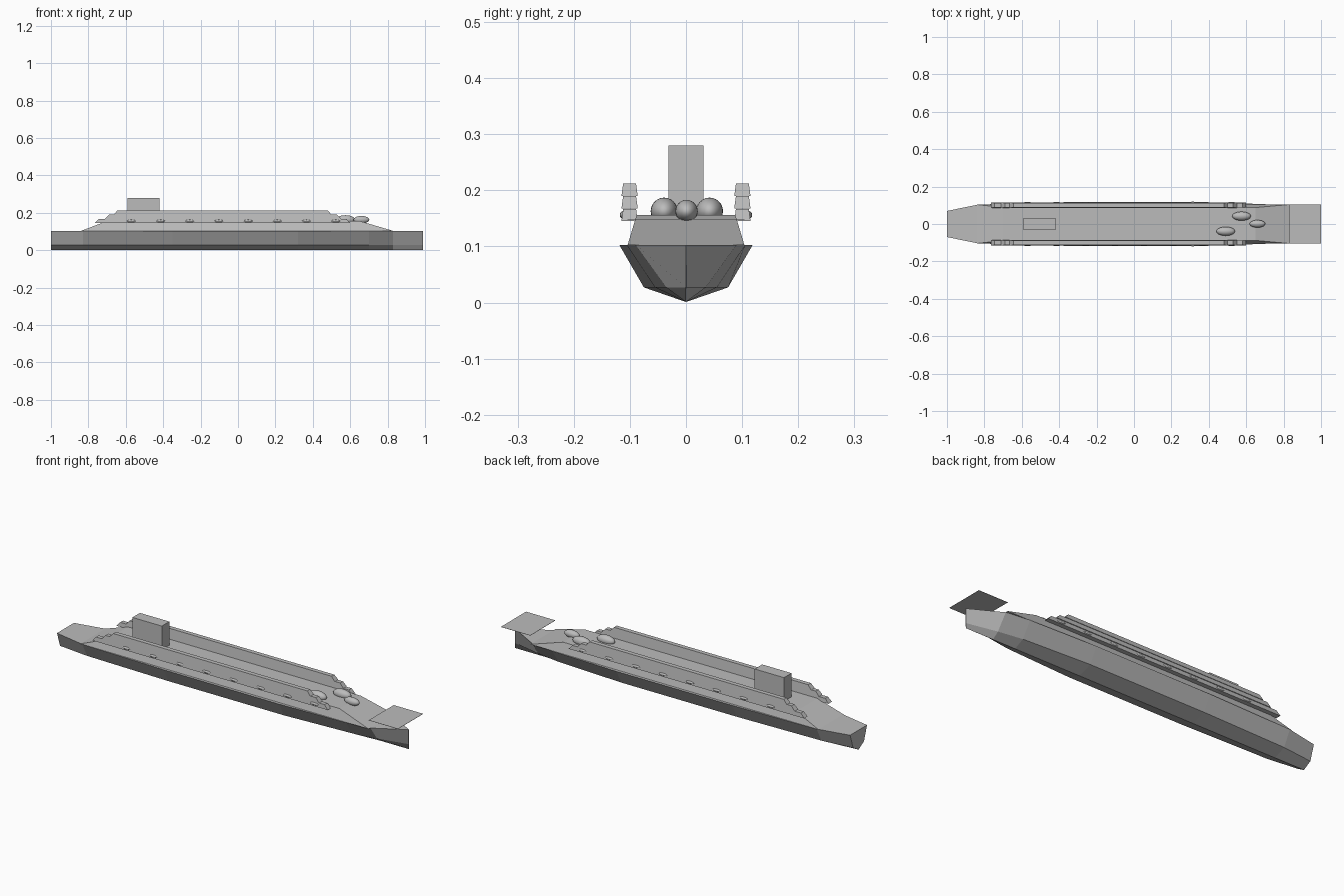
import bpy, bmesh

old = bpy.data.objects.get("Cube")
if old:
    bpy.data.objects.remove(old, do_unlink=True)

grey = bpy.data.materials.new("light grey")
grey.use_nodes = True
COLOUR = (0.5, 0.5, 0.5, 1)
grey.diffuse_color = COLOUR
grey.node_tree.nodes["Principled BSDF"].inputs["Base Color"].default_value = COLOUR


def add(name, bm):
    bmesh.ops.recalc_face_normals(bm, faces=bm.faces)
    mesh = bpy.data.meshes.new(name)
    bm.to_mesh(mesh)
    bm.free()
    mesh.materials.append(grey)
    obj = bpy.data.objects.new(name, mesh)
    bpy.context.collection.objects.link(obj)
    return obj


def loft(name, rings):
    """Skin a closed solid through matching rings of points."""
    bm = bmesh.new()
    loops = [[bm.verts.new(p) for p in ring] for ring in rings]
    n = len(loops[0])
    for a, b in zip(loops, loops[1:]):
        for i in range(n):
            j = (i + 1) % n
            bm.faces.new((a[i], a[j], b[j], b[i]))
    bm.faces.new(loops[0])
    bm.faces.new(loops[-1])
    return add(name, bm)


def rect(x0, x1, y0, y1, z):
    return [(x0, y0, z), (x1, y0, z), (x1, y1, z), (x0, y1, z)]


def ellipsoid(name, centre, size):
    bm = bmesh.new()
    bmesh.ops.create_uvsphere(bm, u_segments=24, v_segments=12, radius=1)
    bmesh.ops.scale(bm, vec=size, verts=bm.verts)
    bmesh.ops.translate(bm, vec=centre, verts=bm.verts)
    for f in bm.faces:
        f.smooth = True
    return add(name, bm)


# Hull: stations of x, rim half width, chine half width
stations = [(-1, 0.07, 0.045), (-0.83, 0.104, 0.064), (-0.35, 0.117, 0.075),
            (0.32, 0.119, 0.075), (0.7, 0.106, 0.055), (0.83, 0.09, 0.035),
            (0.99, 0.001, 0.0005)]
loft("hull", [[(x, -r, 0.103), (x, -c, 0.027), (x, 0, 0.001),
               (x, c, 0.027), (x, r, 0.103)] for x, r, c in stations])

# Sloped main deck house
loft("main_deck", [rect(-0.84, 0.83, -0.104, 0.104, 0.103),
                   rect(-0.7, 0.65, -0.088, 0.088, 0.156)])

# Stepped side decks and lifeboats on both sides
tiers = [(-0.765, 0.6, 0.145, 0.167), (-0.71, 0.55, 0.168, 0.19),
         (-0.665, 0.5, 0.19, 0.212)]
for side, s in (("left", 1), ("right", -1)):
    for i, (x0, x1, z0, z1) in enumerate(tiers):
        loft(f"side_deck_{side}_{i + 1}",
             [rect(x0, x1, s * 0.086, s * 0.115, z0),
              rect(x0 + 0.02, x1 - 0.02, s * 0.089, s * 0.112, z1)])
    for i in range(8):
        ellipsoid(f"lifeboat_{side}_{i + 1}",
                  (-0.57 + 0.156 * i, s * 0.111, 0.156), (0.025, 0.007, 0.007))

# Funnel block
loft("funnel", [rect(-0.59, -0.42, -0.031, 0.031, 0.15),
                rect(-0.59, -0.42, -0.031, 0.031, 0.28)])

# Domes on the forward deck
ellipsoid("dome_right", (0.49, -0.039, 0.163), (0.05, 0.024, 0.024))
ellipsoid("dome_left", (0.575, 0.042, 0.163), (0.05, 0.024, 0.024))
ellipsoid("dome_front", (0.66, 0.001, 0.163), (0.042, 0.02, 0.02))

# Thin landing pad above the bow
loft("landing_pad", [rect(0.83, 1.0, -0.104, 0.104, 0.148),
                     rect(0.83, 1.0, -0.104, 0.104, 0.149)])
